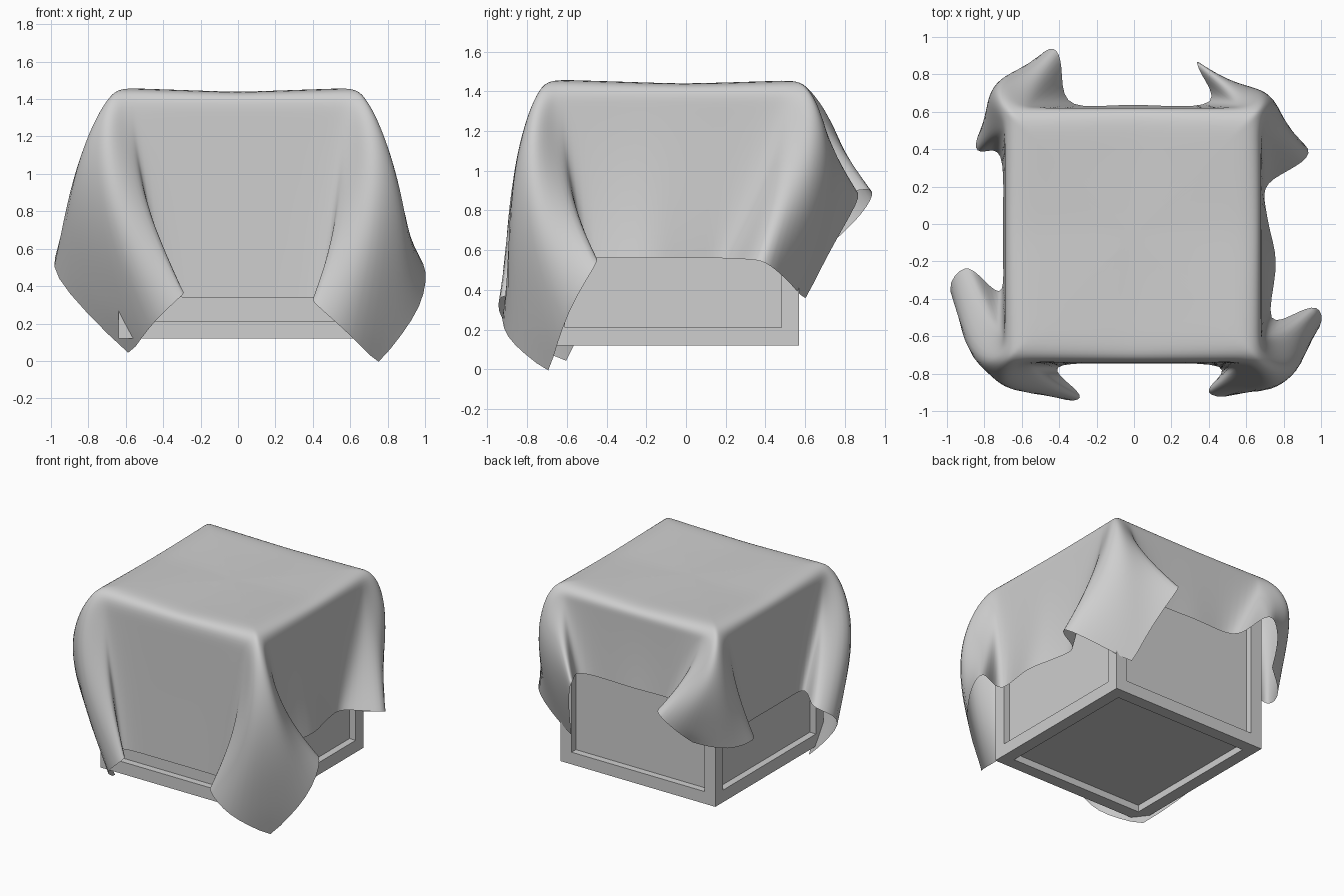
import bpy, bmesh, math
from mathutils import Vector

old = bpy.data.objects.get("Cube")
if old:
    bpy.data.objects.remove(old, do_unlink=True)

grey = bpy.data.materials.new("plain grey")
grey.use_nodes = True
grey.diffuse_color = (0.62, 0.62, 0.62, 1)
grey.node_tree.nodes["Principled BSDF"].inputs["Base Color"].default_value = (0.62, 0.62, 0.62, 1)


def make_object(name, bm, smooth):
    bmesh.ops.recalc_face_normals(bm, faces=bm.faces)
    for f in bm.faces:
        f.smooth = smooth
    mesh = bpy.data.meshes.new(name)
    bm.to_mesh(mesh)
    bm.free()
    mesh.materials.append(grey)
    obj = bpy.data.objects.new(name, mesh)
    bpy.context.collection.objects.link(obj)
    return obj


# Crate with a flat frame and a recessed panel on every side
bm = bmesh.new()
bmesh.ops.create_cube(bm, size=1.27)
bmesh.ops.translate(bm, verts=bm.verts, vec=(-0.005, -0.065, 0.755))
panels = bm.faces[:]
bmesh.ops.inset_individual(bm, faces=panels, thickness=0.09, depth=0, use_even_offset=True)
bmesh.ops.inset_individual(bm, faces=panels, thickness=0.0005, depth=-0.05)
make_object("crate", bm, False)

# Cloth flaps: rim corner, outward bulge, fold curvature, distance of the two
# wall creases from the corner, and hem points (fold, edge, tip, edge, fold)
RIM_Z = 1.41
flaps = [
    ((0.68, -0.74), 0.17, 2.0, (0.14, 0.16), [(0.38, -0.92, 0.33), (0.57, -0.94, 0.17),
     (0.75, -0.69, -0.015), (1.01, -0.60, 0.30), (1.01, -0.43, 0.56)]),
    ((0.68, 0.62), 0.13, 1.6, (0.40, 0.20), [(0.98, 0.40, 0.55), (0.78, 0.51, 0.45),
     (0.52, 0.60, 0.35), (0.44, 0.75, 0.65), (0.32, 0.91, 0.91)]),
    ((-0.69, 0.62), 0.13, 1.5, (0.30, 0.20), [(-0.42, 0.97, 0.92), (-0.53, 0.89, 0.78),
     (-0.58, 0.75, 0.65), (-0.78, 0.61, 0.58), (-0.87, 0.40, 0.62)]),
    ((-0.69, -0.74), 0.17, 1.5, (0.32, 0.20), [(-0.92, -0.21, 0.62), (-1.06, -0.41, 0.50),
     (-0.58, -0.60, 0.03), (-0.45, -0.95, 0.22), (-0.26, -0.95, 0.38)]),
]
wall_hem = [0.56, 0.86, 0.65, 0.34]      # left, back, right, front
wall_flare = [(0.10, 0.05, 0.02), (0.01, 0.02, 0.01), (0.01, 0.01, 0.01), (0.005, 0.005, 0.005)]
steps = [0, 0.1, 0.25, 0.4, 0.55, 0.7, 0.85, 1]
puff = [0, 0.08, 0.25, 0.8, 1.0, 0.8, 0.25, 0.08, 0]


def column(rim, hem, power, bulge):
    points = []
    for t in steps:
        p = rim.lerp(hem.xy, t ** power) + bulge * math.sin(math.pi * t ** 0.75)
        points.append((p.x, p.y, RIM_Z + (hem.z - RIM_Z) * t))
    return points


columns, tips = [], []
for i, (corner, bulge, curl, spread, hems) in enumerate(flaps):
    c = Vector(corner)
    following = Vector(flaps[(i + 1) % 4][0])
    before = (Vector(flaps[i - 1][0]) - c).normalized()
    after = (following - c).normalized()
    out = -(before + after).normalized()
    # Each fold turns back through a rounded lip to a crease on the wall
    hems = [Vector(h) for h in hems]
    crease_a = (c + before * spread[0] - after * 0.005).to_3d()
    crease_b = (c + after * spread[1] - before * 0.005).to_3d()
    crease_a.z, crease_b.z = wall_hem[i - 1], wall_hem[i]
    lip_a = hems[0].lerp(crease_a, 0.35) + before.to_3d() * 0.03
    lip_b = hems[4].lerp(crease_b, 0.35) + after.to_3d() * 0.03
    tips.append(len(columns) + 4)
    ease = [curl, curl, curl, 1.2, 1.0, 1.2, curl, curl, curl]
    for j, hem in enumerate([crease_a, lip_a, *hems, lip_b, crease_b]):
        rim = c + before * max(0, 4 - j) * 0.04 + after * max(0, j - 4) * 0.04
        columns.append(column(rim, hem, ease[j], out * bulge * puff[j]))
    # Hanging wall up to the next corner
    for k, flare in zip((0.38, 0.5, 0.62), wall_flare[i]):
        rim = c.lerp(following, k)
        hem = (rim - before * flare).to_3d()
        hem.z = wall_hem[i]
        columns.append(column(rim, hem, 2, Vector((0, 0))))

bm = bmesh.new()
crease = bm.verts.layers.float.new("crease_vert")
middle = Vector((-0.005, -0.06))


def top_ring(scale, sag):
    ring = []
    for col in columns:
        p = middle + (Vector(col[0][:2]) - middle) * scale
        height = 1.462 - sag * (1 - min(1, abs(p.x * p.y) / 0.4))
        ring.append(bm.verts.new((p.x, p.y, height)))
    return ring


rings = [top_ring(0.35, 0.025), top_ring(0.7, 0.025), top_ring(0.92, 0.022)]
for r in range(len(steps)):
    rings.append([bm.verts.new(col[r]) for col in columns])
n = len(columns)
for upper, lower in zip(rings, rings[1:]):
    for a in range(n):
        b = (a + 1) % n
        bm.faces.new((upper[a], lower[a], lower[b], upper[b]))
centre = bm.verts.new((middle.x, middle.y, 1.437))
for a in range(n):
    bm.faces.new((centre, rings[0][a], rings[0][(a + 1) % n]))
for a in tips:
    rings[-1][a][crease] = 0.9
cloth = make_object("draped_cloth", bm, True)
sub = cloth.modifiers.new("smooth folds", "SUBSURF")
sub.levels = sub.render_levels = 2
